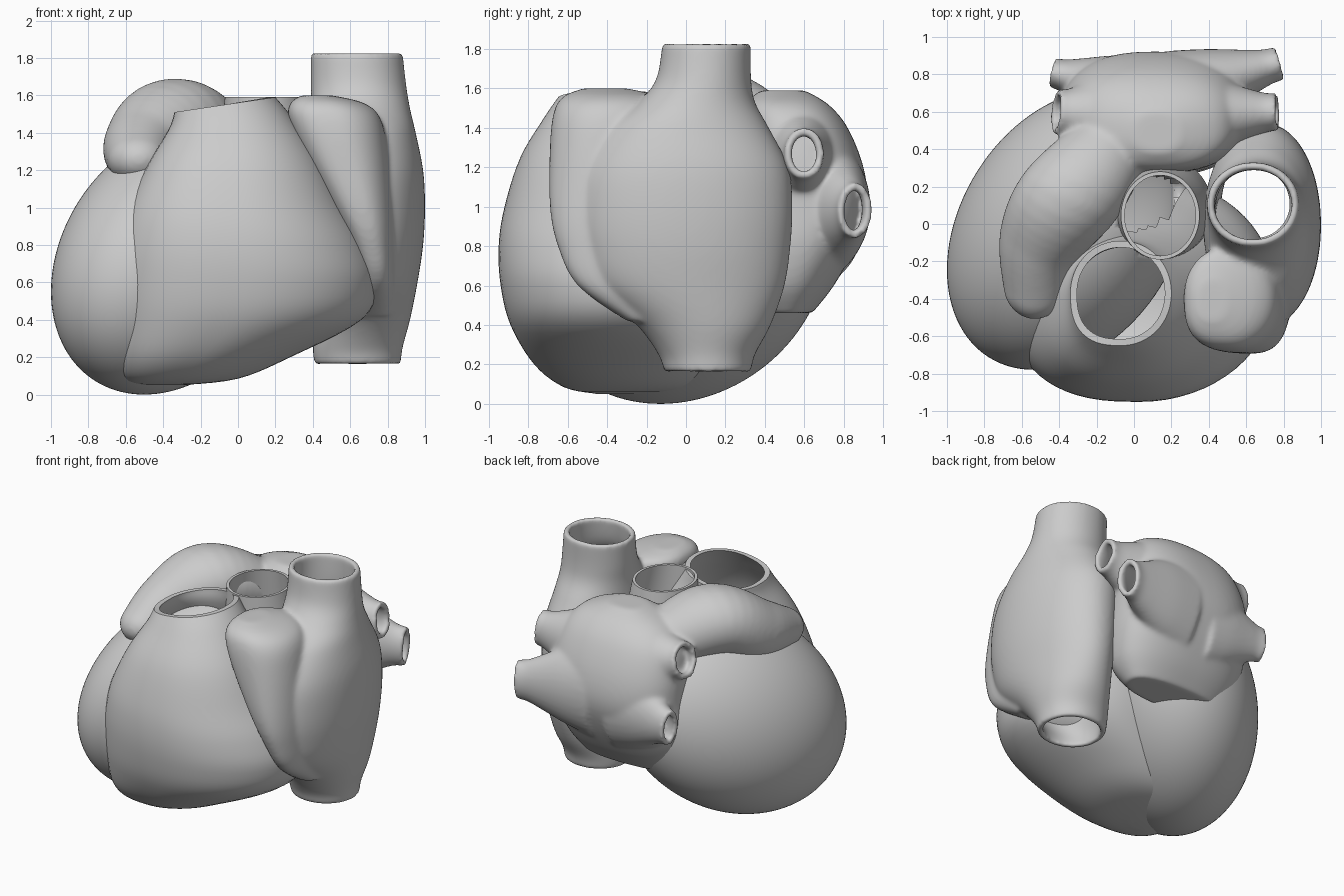
import bpy, bmesh, math
from mathutils import Matrix, Vector

if "Cube" in bpy.data.objects:
    bpy.data.objects.remove(bpy.data.objects["Cube"])


def spline(rows, steps=5):
    """Smooth the rows of numbers with a Catmull-Rom curve."""
    out = []
    for i in range(len(rows) - 1):
        p = [rows[max(0, min(len(rows) - 1, i + k))] for k in (-1, 0, 1, 2)]
        for s in range(steps):
            t = s / steps
            out.append([0.5 * (2 * b + (c - a) * t + (2 * a - 5 * b + 4 * c - d) * t * t
                               + (3 * b - a - 3 * c + d) * t ** 3) for a, b, c, d in zip(*p)])
    return out + [list(rows[-1])]


def loft(bm, rows, n=2.0, corner=None, wall=0, bottom=True, tilt=0, mat=Matrix(), sides=64):
    """Stack sections (z, xmin, xmax, ymin, ymax); wall > 0 leaves the top open."""
    rows = spline(rows)
    z0, z1 = rows[0][0], rows[-1][0]
    secs = [(r, 0) for r in rows]
    if wall:
        inner = [(r, wall) for r in reversed(rows)]
        if bottom:
            inner = [s for s in inner if min(s[0][2] - s[0][1], s[0][4] - s[0][3]) > 3 * wall]
        secs += inner
    rings = []
    for (z, xa, xb, ya, yb), w in secs:
        ring = []
        for k in range(sides):
            a = 2 * math.pi * k / sides
            c, s = math.cos(a), math.sin(a)
            e = 2 / (corner if corner and c < 0 and s < 0 else n)
            u = math.copysign(abs(c) ** e, c)
            v = math.copysign(abs(s) ** e, s)
            x = (xa + xb) / 2 + u * ((xb - xa) / 2 - w)
            y = (ya + yb) / 2 + v * ((yb - ya) / 2 - w)
            lean = tilt * u * max(0, (z - z0) / (z1 - z0)) ** 4
            ring.append(bm.verts.new(mat @ Vector((x, y, z + lean))))
        rings.append(ring)
    pairs = list(zip(rings, rings[1:]))
    if wall and not bottom:
        pairs.append((rings[-1], rings[0]))
    else:
        bm.faces.new(rings[0][::-1])
        bm.faces.new(rings[-1])
    for lo, hi in pairs:
        for k in range(sides):
            j = (k + 1) % sides
            bm.faces.new((lo[k], lo[j], hi[j], hi[k]))


def blob(bm, centre, size):
    m = Matrix.Translation(centre) @ Matrix.Diagonal((*size, 1))
    bmesh.ops.create_uvsphere(bm, u_segments=32, v_segments=20, radius=1, matrix=m)


def vein(bm, start, end, rx, ry):
    """Flared hollow vessel stub."""
    start, end = Vector(start), Vector(end)
    d = end - start
    m = Matrix.Translation(start) @ d.to_track_quat('Z', 'Y').to_matrix().to_4x4()
    rows = [(t * d.length, -rx * f, rx * f, -ry * f, ry * f)
            for t, f in ((0, 2.5), (.35, 2.0), (.7, 1.35), (.88, 1.05), (1, 1.02))]
    loft(bm, rows, wall=.04, mat=m, sides=32)


def cut_faces(bm, test):
    bmesh.ops.delete(bm, geom=[f for f in bm.faces if test(f.calc_center_median())],
                     context='FACES')


def finish(name, bm, blend=0):
    me = bpy.data.meshes.new(name)
    bm.to_mesh(me)
    bm.free()
    ob = bpy.data.objects.new(name, me)
    bpy.context.collection.objects.link(ob)
    bpy.ops.object.select_all(action='DESELECT')
    ob.select_set(True)
    bpy.context.view_layer.objects.active = ob
    if blend:
        r = ob.modifiers.new("blend", 'REMESH')
        r.mode, r.voxel_size, r.use_smooth_shade = 'VOXEL', .014, True
        s = ob.modifiers.new("soften", 'SMOOTH')
        s.factor, s.iterations = .5, blend
    else:
        bpy.ops.object.shade_smooth_by_angle(angle=math.radians(40))
    return ob


# left ventricle: leaning ovoid, opened under the aorta
bm = bmesh.new()
lean = Matrix(((.65, 0, 0, -.35), (.215, .718, 0, -.03), (.169, .05, .698, .72), (0, 0, 0, 1)))
bmesh.ops.create_uvsphere(bm, u_segments=96, v_segments=64, radius=1, matrix=lean)
cut_faces(bm, lambda c: c.z > .8 and (c.xy - Vector((.14, .06))).length < .22)
lv = finish("left_ventricle", bm)
s = lv.modifiers.new("wall", 'SOLIDIFY')
s.thickness, s.offset = .08, -1

# right ventricle rising to the pulmonary opening, trimmed where it meets the left one
bm = bmesh.new()
loft(bm, [(.05, -.5, -.3, -.45, -.2), (.085, -.62, 0, -.62, 0), (.2, -.67, .28, -.77, .12),
          (.4, -.68, .66, -.89, .2), (.6, -.68, .75, -.94, .25), (.8, -.66, .7, -.95, .25),
          (1.0, -.6, .58, -.92, .15), (1.25, -.48, .44, -.84, 0),
          (1.45, -.37, .29, -.72, -.08), (1.55, -.34, .2, -.65, -.09)],
     n=2.05, corner=2.6, wall=.035, tilt=.04)
inv = lean.inverted()
cut_faces(bm, lambda c: (inv @ c).length < .93)
finish("right_ventricle", bm)

# aortic root
bm = bmesh.new()
loft(bm, [(1.0, -.12, .42, -.2, .36), (1.3, -.1, .4, -.19, .32), (1.59, -.07, .35, -.19, .28)],
     wall=.02, bottom=False)
finish("aortic_root", bm)

# right atrium with both great veins, blended with its auricle
bm = bmesh.new()
loft(bm, [(.16, .41, .87, -.11, .33), (.25, .40, .88, -.14, .35), (.4, .42, .92, -.25, .43),
          (.6, .42, .96, -.47, .5), (.8, .40, .99, -.54, .53), (1.0, .39, 1.0, -.55, .54),
          (1.2, .37, .99, -.52, .52), (1.4, .38, .95, -.4, .42), (1.53, .39, .92, -.24, .35),
          (1.65, .39, .90, -.15, .33), (1.83, .39, .88, -.12, .33)],
     n=2.05, wall=.04, bottom=False)
loft(bm, [(.42, .62, .82, -.3, -.12), (.6, .66, .84, -.55, -.12), (.8, .6, .84, -.65, -.12),
          (1.0, .5, .83, -.69, -.12), (1.3, .34, .8, -.69, -.12), (1.48, .27, .76, -.67, -.12),
          (1.56, .28, .67, -.62, -.15), (1.6, .34, .5, -.52, -.3)], n=2.1, corner=2.8)
finish("right_atrium", bm, blend=14)

# left atrium, four pulmonary veins and the draped left auricle
bm = bmesh.new()
loft(bm, [(.46, -.27, .46, .36, .64), (.6, -.38, .56, .26, .75), (.8, -.41, .61, .26, .86),
          (1.0, -.39, .61, .27, .92), (1.2, -.38, .6, .27, .9), (1.4, -.33, .55, .28, .82),
          (1.52, -.2, .45, .3, .72), (1.59, 0, .25, .38, .6)], n=2.4)
for start, end, rx, ry in (((.25, .57, 1.22), (.77, .6, 1.27), .1, .13),
                           ((.25, .71, 1.0), (.78, .86, .98), .09, .14),
                           ((0, .56, 1.25), (-.42, .6, 1.34), .12, .13),
                           ((0, .71, .95), (-.44, .81, .92), .08, .13)):
    vein(bm, start, end, rx, ry)
for x, y, z, a, b, c in spline([(-.17, .37, 1.38, .24, .2, .2), (-.34, .15, 1.45, .29, .24, .24),
                                (-.5, -.08, 1.33, .22, .24, .21),
                                (-.53, -.32, 1.26, .17, .19, .14)], 7):
    blob(bm, (x, y, z), (a, b, c))
finish("left_atrium", bm, blend=14)
